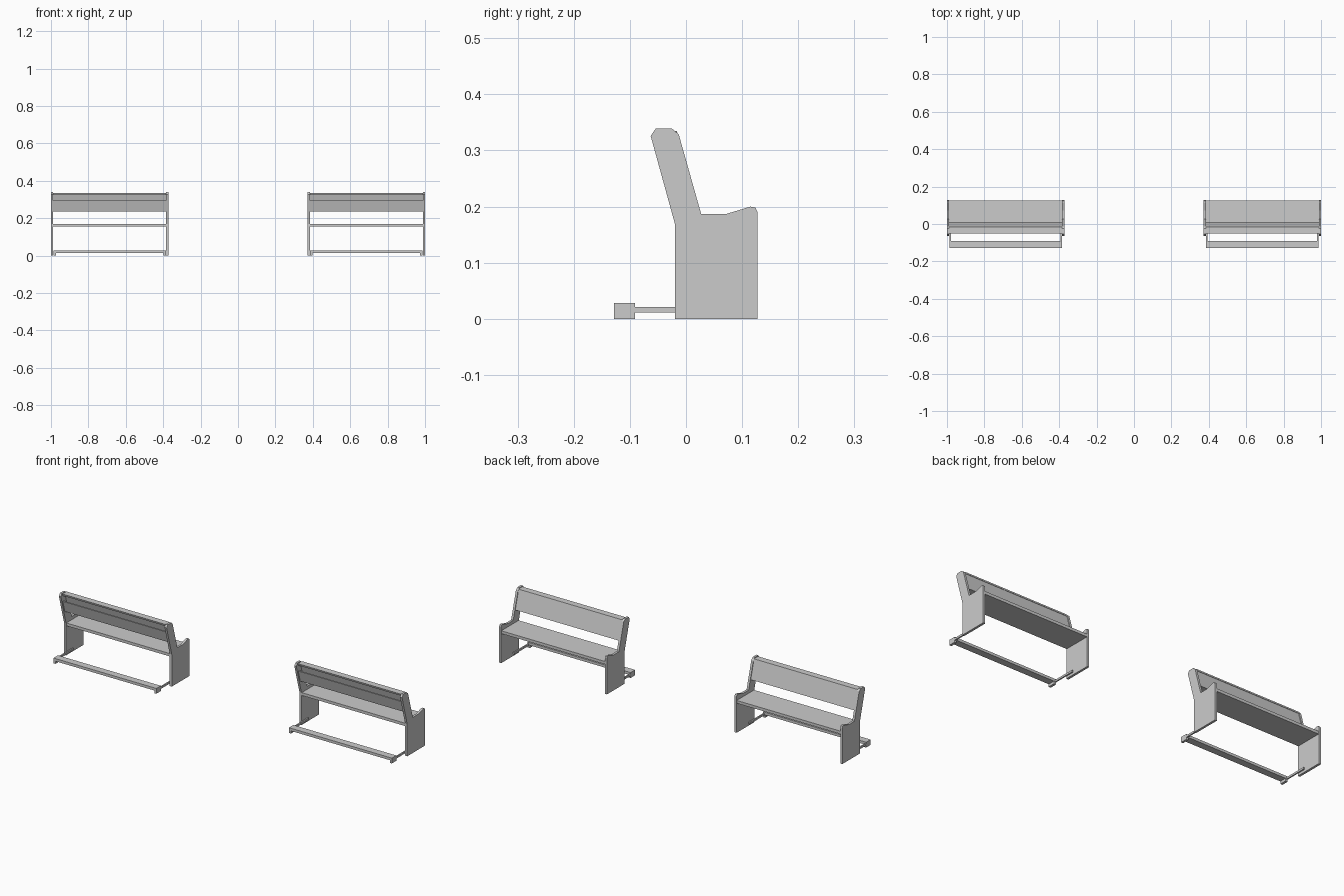
import bpy

if "Cube" in bpy.data.objects:
    bpy.data.objects.remove(bpy.data.objects["Cube"])

X0, X1, T = 0.372, 1.0, 0.012   # pew extent and end panel thickness


def prism(name, profile, x0, x1):
    """Extrude a (y, z) profile along x."""
    n = len(profile)
    verts = [(x, y, z) for x in (x0, x1) for y, z in profile]
    faces = [tuple(range(n))[::-1], tuple(range(n, 2 * n))]
    faces += [(i, (i + 1) % n, n + (i + 1) % n, n + i) for i in range(n)]
    me = bpy.data.meshes.new(name)
    me.from_pydata(verts, [], faces)
    ob = bpy.data.objects.new(name, me)
    bpy.context.collection.objects.link(ob)
    return ob


def box(name, x0, x1, y0, y1, z0, z1):
    return prism(name, [(y0, z0), (y1, z0), (y1, z1), (y0, z1)], x0, x1)


def slanted(name, z0, z1, d0, d1, x0, x1):
    """Board parallel to the leaning back; d = distance behind its sitting face."""
    def f(z):
        return 0.027 - 0.28 * (z - 0.187)
    return prism(name, [(f(z0) - d1, z0), (f(z0) - d0, z0),
                        (f(z1) - d0, z1), (f(z1) - d1, z1)], x0, x1)


# Silhouette of the end panel
end = [(-0.02, 0), (0.127, 0), (0.127, 0.191), (0.124, 0.198), (0.115, 0.2),
       (0.072, 0.187), (0.027, 0.187), (-0.013, 0.329), (-0.025, 0.339),
       (-0.054, 0.339), (-0.063, 0.326), (-0.02, 0.17)]

for side, dx in (("right", 0.0), ("left", -(X0 + X1))):
    a, b = X0 + dx, X1 + dx
    # End panels
    prism(side + "_pew_end_panel_a", end, a, a + T)
    prism(side + "_pew_end_panel_b", end, b - T, b)
    ia, ib = a + T, b - T
    # Seat and backrest
    box(side + "_pew_seat", ia, ib, -0.018, 0.126, 0.155, 0.17)
    slanted(side + "_pew_backrest", 0.235, 0.325, 0.004, 0.016, ia, ib)
    slanted(side + "_pew_top_rail", 0.325, 0.335, 0.002, 0.036, ia, ib)
    # Book pocket behind the backrest
    slanted(side + "_pew_pocket_bottom", 0.235, 0.243, 0.016, 0.036, ia, ib)
    slanted(side + "_pew_pocket_lip", 0.235, 0.295, 0.036, 0.044, ia, ib)
    # Kneeler board, feet and arms
    ka, kb = a + 0.014, b - 0.014
    box(side + "_kneeler_board", ka, kb, -0.128, -0.091, 0.014, 0.028)
    for tag, s, e in (("a", ka, ka + T), ("b", kb - T, kb)):
        box(side + "_kneeler_foot_" + tag, s, e, -0.128, -0.091, 0, 0.014)
    for tag, s, e in (("a", ka, ka + 0.007), ("b", kb - 0.007, kb)):
        box(side + "_kneeler_arm_" + tag, s, e, -0.112, 0.03, 0.011, 0.021)
